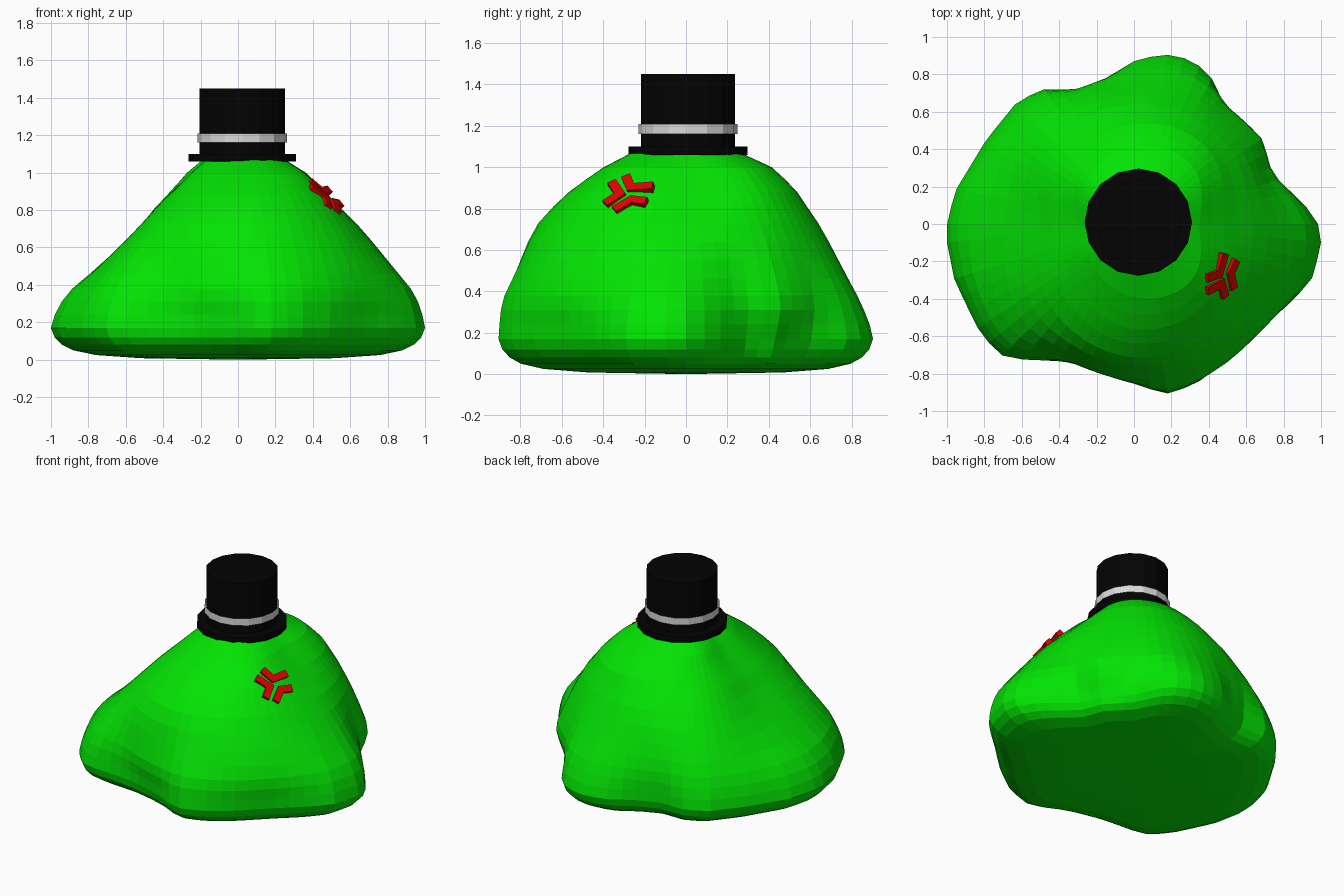
import bpy, bmesh, math
from mathutils import Vector

if "Cube" in bpy.data.objects:
    bpy.data.objects.remove(bpy.data.objects["Cube"])


def material(name, rgb):
    m = bpy.data.materials.new(name)
    m.diffuse_color = (*rgb, 1)
    m.use_nodes = True
    m.node_tree.nodes["Principled BSDF"].inputs["Base Color"].default_value = m.diffuse_color
    return m


GREEN = material("slime green", (0.001, 0.77, 0.001))
BLACK = material("hat black", (0.001, 0.001, 0.0011))
WHITE = material("band white", (0.7, 0.7, 0.7))
RED = material("mark red", (0.74, 0.001, 0.001))


def finish(bm, name, mat, closed=True):
    if closed:
        bmesh.ops.recalc_face_normals(bm, faces=bm.faces)
    me = bpy.data.meshes.new(name)
    bm.to_mesh(me)
    bm.free()
    me.materials.append(mat)
    ob = bpy.data.objects.new(name, me)
    bpy.context.collection.objects.link(ob)
    return ob


# ---- body: footprint outline with lobes, blending into eight side profiles
OUTLINE = [(1, -.1), (.98, .03), (.85, .17), (.73, .28), (.68, .46), (.5, .62), (.4, .81),
           (.3, .88), (.15, .91), (0, .87), (-.15, .78), (-.3, .72), (-.48, .72), (-.62, .66),
           (-.79, .45), (-.96, .17), (-1.01, -.05), (-.96, -.3), (-.84, -.55), (-.73, -.7),
           (-.6, -.73), (-.35, -.75), (-.15, -.79), (-.02, -.83), (.1, -.89), (.2, -.91),
           (.35, -.84), (.5, -.73), (.7, -.54), (.86, -.4), (.96, -.28)]
LEVELS = [.35, .5, .7, .8, .9, 1.0, 1.07]
PROFILES = [  # radius at each level, every 45 degrees from +x anticlockwise
    [.94, .82, .66, .56, .46, .35, .25],
    [.81, .76, .67, .61, .55, .44, .29],
    [.83, .76, .66, .59, .52, .41, .26],
    [.86, .78, .64, .55, .45, .35, .24],
    [.92, .74, .53, .45, .35, .25, .17],
    [.95, .84, .66, .55, .43, .31, .21],
    [.86, .81, .74, .65, .54, .39, .26],
    [.89, .84, .72, .64, .55, .43, .28]]
# hollows between lobes: angle, height, angular spread, height spread, depth
HOLLOWS = [(.6, .14, .25, .1, .05), (.3, .42, .2, .18, .03), (4.22, .38, .25, .2, .04)]
TAU = 2 * math.pi


def outline_radius(a):
    d = Vector((math.cos(a), math.sin(a)))
    for i, p in enumerate(OUTLINE):
        p, q = Vector(p), Vector(OUTLINE[(i + 1) % len(OUTLINE)])
        e = q - p
        det = d.x * e.y - d.y * e.x
        s = (p.x * d.y - p.y * d.x) / det if abs(det) > 1e-9 else -1
        r = (p.x * e.y - p.y * e.x) / det if abs(det) > 1e-9 else -1
        if -1e-6 <= s <= 1 + 1e-6 and r > 0:
            return r
    return .9


def around(values, a):
    """Smooth periodic interpolation between eight directions."""
    t = (a % TAU) / TAU * 8
    i, f = int(t), t - int(t)
    p0, p1, p2, p3 = (values[(i + k) % 8] for k in (-1, 0, 1, 2))
    return p1 + .5 * f * (p2 - p0 + f * (2*p0 - 5*p1 + 4*p2 - p3 + f * (3*(p1 - p2) + p3 - p0)))


def upward(values, z):
    for i in range(len(LEVELS) - 1):
        if z <= LEVELS[i + 1]:
            f = (z - LEVELS[i]) / (LEVELS[i + 1] - LEVELS[i])
            return values[i] + max(f, 0) * (values[i + 1] - values[i])
    return values[-1]


EIGHT = [outline_radius(k * TAU / 8) for k in range(8)]


def body_radius(a, z):
    base = outline_radius(a)
    if z <= .2:
        r = base
    elif z < .35:
        f = (z - .2) / .15
        r = around([e + f * (p[0] - e) for e, p in zip(EIGHT, PROFILES)], a)
    else:
        r = around([upward(p, z) for p in PROFILES], a)
    if z > .2:  # lobes fade out with height
        w = max(0, 1 - (z - .2) / .6)
        r += (base - around(EIGHT, a)) * w * w
    for ha, hz, sa, sz, depth in HOLLOWS:
        r -= depth * math.exp(-((a - ha) / sa) ** 2 - ((z - hz) / sz) ** 2)
    return r


RINGS = [(.008, .52), (.025, .76), (.05, .88), (.08, .94), (.12, .98), (.17, 1), (.24, 1),
         (.31, 1), (.38, 1), (.46, 1), (.55, 1), (.64, 1), (.73, 1), (.81, 1), (.88, 1),
         (.94, 1), (1.0, 1), (1.04, 1), (1.07, 1), (1.09, .5)]
N = 64
bm = bmesh.new()
loops = []
for z, s in RINGS:
    loops.append([bm.verts.new((s * body_radius(k * TAU / N, z) * math.cos(k * TAU / N),
                                s * body_radius(k * TAU / N, z) * math.sin(k * TAU / N), z))
                  for k in range(N)])
for lo, hi in zip(loops, loops[1:]):
    for k in range(N):
        bm.faces.new((lo[k], lo[(k + 1) % N], hi[(k + 1) % N], hi[k]))
for loop, tip in ((loops[0], (0, 0, 0)), (loops[-1], (.02, 0, 1.095))):
    c = bm.verts.new(tip)
    for k in range(N):
        bm.faces.new((c, loop[k], loop[(k + 1) % N]))
finish(bm, "slime_body", GREEN)


# ---- top hat: brim, crown and open band
def disc(name, radius, z0, z1, mat, caps=True):
    bm = bmesh.new()
    bmesh.ops.create_cone(bm, cap_ends=caps, segments=16, radius1=radius, radius2=radius,
                          depth=z1 - z0)
    bmesh.ops.translate(bm, verts=bm.verts, vec=(.023, .01, (z0 + z1) / 2))
    finish(bm, name, mat, caps)


disc("hat_brim", .287, 1.06, 1.10, BLACK)
disc("hat_crown", .228, 1.08, 1.45, BLACK)
disc("hat_band", .239, 1.16, 1.21, WHITE, caps=False)


# ---- angry mark: three bent bars lying on the slope, given as (y, z) offsets
CENTRE = Vector((.445, -.268, .85))
NORMAL = Vector((.68, -.25, .68)).normalized()
BARS = [[(-.012, .078), (.012, .022), (.118, .03)],
        [(.085, -.045), (.015, -.037), (-.068, -.085)],
        [(-.112, -.056), (-.04, -.009), (-.08, .05)]]


def on_slope(y, z):
    x = -(NORMAL.y * y + NORMAL.z * z) / NORMAL.x
    return CENTRE + Vector((x, y, z))


for n, bar in enumerate(BARS):
    a, b, c = (on_slope(*p) for p in bar)
    s1 = NORMAL.cross((b - a).normalized())
    s2 = NORMAL.cross((c - b).normalized())
    mid = (s1 + s2).normalized()
    mid /= mid.dot(s1)
    bm = bmesh.new()
    rows = [[bm.verts.new(p + s * w * .023 + NORMAL * h) for w, h in
             ((-1, -.01), (1, -.01), (1, .05), (-1, .05))]
            for p, s in ((a, s1), (b, mid), (c, s2))]
    for lo, hi in zip(rows, rows[1:]):
        for k in range(4):
            bm.faces.new((lo[k], lo[(k + 1) % 4], hi[(k + 1) % 4], hi[k]))
    bm.faces.new(rows[0])
    bm.faces.new(rows[-1])
    finish(bm, f"angry_mark_{n + 1}", RED)
